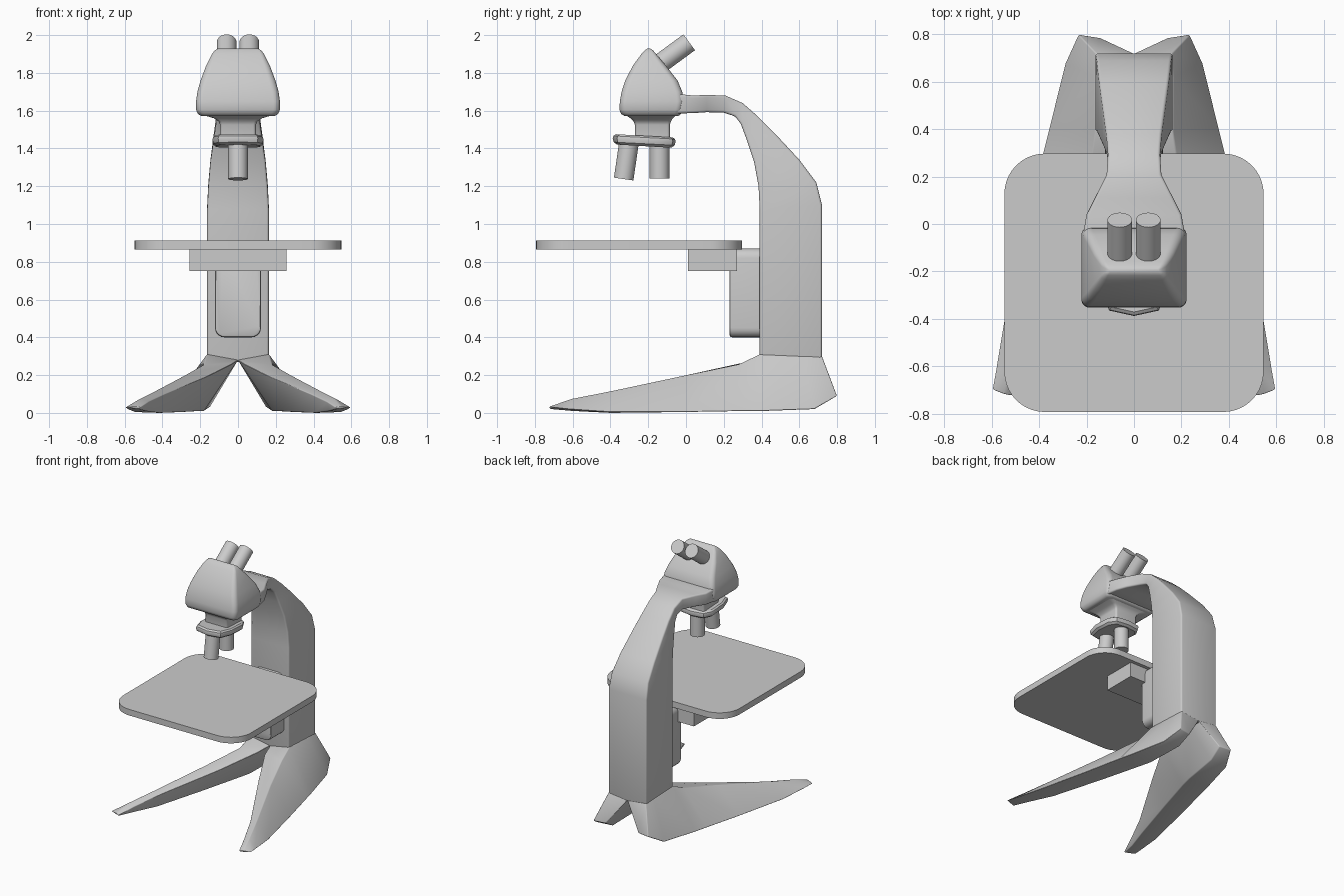
import bpy, bmesh, math
from mathutils import Vector

if "Cube" in bpy.data.objects:
    bpy.data.objects.remove(bpy.data.objects["Cube"], do_unlink=True)

COLOUR = (0.6, 0.6, 0.6, 1)
grey = bpy.data.materials.new("plain grey")
grey.use_nodes = True
grey.diffuse_color = COLOUR
grey.node_tree.nodes["Principled BSDF"].inputs["Base Color"].default_value = COLOUR


def loft(name, rings, bevel=0, smooth=35, mirror=False):
    """Skin a list of equal-length vertex rings and cap both ends."""
    bm = bmesh.new()
    rows = [[bm.verts.new(p) for p in ring] for ring in rings]
    n = len(rows[0])
    for a, b in zip(rows, rows[1:]):
        for i in range(n):
            j = (i + 1) % n
            bm.faces.new((a[i], a[j], b[j], b[i]))
    bm.faces.new(rows[0][::-1])
    bm.faces.new(rows[-1])
    bmesh.ops.recalc_face_normals(bm, faces=bm.faces)
    if bevel:
        edges = [e for e in bm.edges if e.calc_face_angle(0) > 0.5
                 and max(abs(v.co.x) for v in e.verts) > 0.001]
        bmesh.ops.bevel(bm, geom=edges, offset=bevel, segments=3,
                        profile=0.5, affect='EDGES', clamp_overlap=True)
    mesh = bpy.data.meshes.new(name)
    bm.to_mesh(mesh)
    bm.free()
    ob = bpy.data.objects.new(name, mesh)
    bpy.context.collection.objects.link(ob)
    mesh.materials.append(grey)
    if mirror:
        ob.modifiers.new("mirror", 'MIRROR')
    bpy.ops.object.select_all(action='DESELECT')
    ob.select_set(True)
    bpy.context.view_layer.objects.active = ob
    bpy.ops.object.shade_smooth_by_angle(angle=math.radians(smooth))
    return ob


def rounded(z, half, y0, y1, r, seg=5):
    """Horizontal rounded rectangle centred on x = 0."""
    corners = ((half - r, y1 - r), (r - half, y1 - r),
               (r - half, y0 + r), (half - r, y0 + r))
    ring = []
    for k, (cx, cy) in enumerate(corners):
        for i in range(seg + 1):
            a = math.pi / 2 * (k + i / seg)
            ring.append((cx + r * math.cos(a), cy + r * math.sin(a), z))
    return ring


def tube(name, start, end, radius, sides=32):
    start, end = Vector(start), Vector(end)
    turn = (end - start).to_track_quat('Z', 'Y')
    circle = [turn @ Vector((radius * math.cos(t), radius * math.sin(t), 0))
              for t in (2 * math.pi * i / sides for i in range(sides))]
    return loft(name, [[p + c for c in circle] for p in (start, end)])


# Splayed legs: inner top, outer top, outer bottom, inner bottom
loft("base_legs", [
    [(0, .72, .28), (.16, .72, .3), (.235, .8, .09), (.14, .785, .09)],
    [(0, .62, .28), (.165, .62, .3), (.29, .68, .02), (.15, .68, .03)],
    [(0, .39, .28), (.165, .39, .31), (.36, .4, .01), (.18, .4, .01)],
    [(.03, .28, .26), (.18, .28, .257), (.385, .3, .01), (.205, .3, .01)],
    [(.17, 0, .19), (.28, 0, .2), (.455, 0, .005), (.29, 0, .005)],
    [(.385, -.4, .1), (.44, -.4, .115), (.55, -.41, .005), (.41, -.4, 0)],
    [(.47, -.6, .06), (.515, -.6, .076), (.585, -.62, .02), (.485, -.6, .01)],
    [(.515, -.725, .03), (.545, -.72, .035), (.6, -.7, .03), (.52, -.72, .02)],
], bevel=.015, smooth=40, mirror=True)

# Column and curved arm: inner y, inner z, outer y, outer z, half width
arm = [(.39, .27, .72, .27, .163), (.39, 1.08, .72, 1.1, .163),
       (.384, 1.2, .69, 1.22, .157), (.36, 1.33, .6, 1.34, .146),
       (.32, 1.45, .47, 1.48, .128), (.29, 1.53, .38, 1.57, .116),
       (.26, 1.57, .3, 1.64, .11), (.2, 1.59, .21, 1.68, .115),
       (.11, 1.592, .11, 1.683, .165), (.04, 1.587, .04, 1.68, .2),
       (-.06, 1.585, -.06, 1.69, .218)]
loft("arm", [[(-w, yi, zi), (w, yi, zi), (w, yo, zo), (-w, yo, zo)]
             for yi, zi, yo, zo, w in arm], bevel=.012)

# Head: height, half width, front, back, corner radius
head = [(1.572, .195, -.325, -.04, .03), (1.582, .212, -.343, -.028, .035),
        (1.605, .222, -.353, -.02, .035), (1.65, .222, -.35, -.012, .035),
        (1.7, .215, -.341, -.02, .035), (1.76, .198, -.322, -.045, .035),
        (1.84, .168, -.28, -.108, .03), (1.9, .138, -.236, -.158, .02),
        (1.92, .122, -.217, -.175, .012), (1.93, .105, -.203, -.19, .005)]
loft("head", [rounded(*h) for h in head], smooth=45)

# Neck flaring into the head
neck = [(1.44, .095, -.27, -.085, .015), (1.525, .095, -.27, -.085, .015),
        (1.543, .102, -.278, -.08, .016), (1.56, .128, -.295, -.07, .02),
        (1.58, .195, -.325, -.045, .03)]
loft("neck", [rounded(*n) for n in neck])

# Slightly tilted turret
half_plan = [(.1, -.07), (.135, -.13), (.135, -.27), (.105, -.365)]
plan = ([(0, -.055)] + half_plan + [(0, -.388)]
        + [(-x, y) for x, y in reversed(half_plan)])
loft("turret", [[(x * s, -.22 + (y + .22) * s, z - .05 * (y + .22))
                 for x, y in plan]
                for z, s in ((1.412, .86), (1.425, .97), (1.445, 1),
                             (1.458, .98), (1.467, .9))], smooth=30)

# Objectives and eyepieces
tube("upright_objective", (0, -.14, 1.24), (0, -.14, 1.43), .052)
tube("tilted_objective", (0, -.33, 1.238), (0, -.302, 1.43), .052)
for side, x in (("left", .06), ("right", -.06)):
    tube(side + "_eyepiece", (x, -.144, 1.844), (x, .017, 1.962), .052)

# Stage, its bracket and the focus rail
loft("stage", [rounded(z, .547, -.793, .297, .17, 10) for z in (.865, .912)])
loft("stage_bracket", [[(-.257, .01, z), (.257, .01, z), (.257, .27, z),
                        (-.257, .27, z)] for z in (.75, .866)])
rail = rounded(0, .122, .4, .87, .05)
loft("focus_rail", [[(x * s, y, .635 + (z - .635) * s) for x, z, _ in rail]
                    for y, s in ((.41, 1), (.245, 1), (.234, .985), (.23, .95))])
